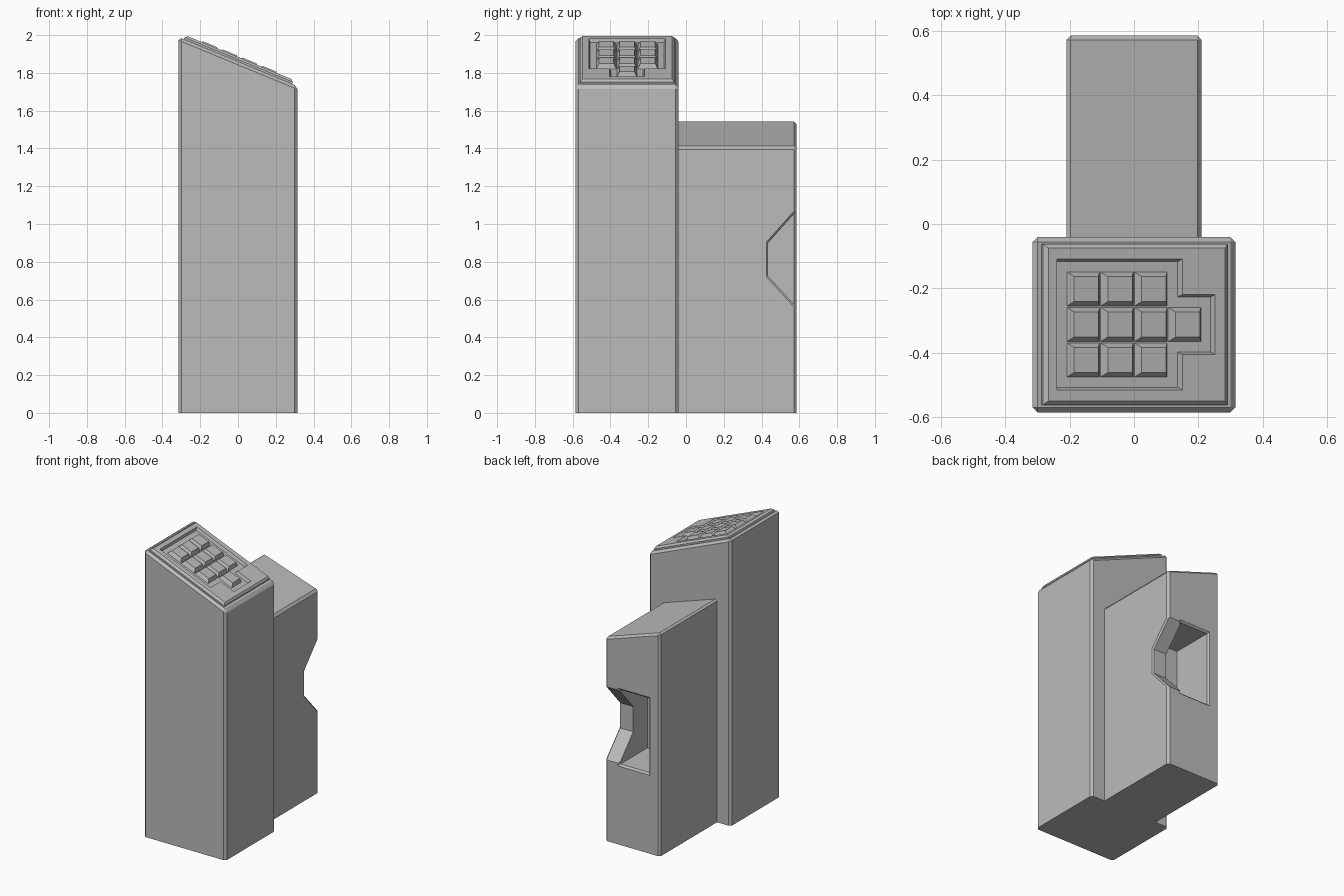
import bpy, bmesh, math
from mathutils import Matrix, Vector

cube = bpy.data.objects.get("Cube")
if cube:
    bpy.data.objects.remove(cube, do_unlink=True)

grey = bpy.data.materials.new("plain grey")
grey.use_nodes = True
colour = (0.5, 0.5, 0.5, 1)
grey.diffuse_color = colour
grey.node_tree.nodes["Principled BSDF"].inputs["Base Color"].default_value = colour


def frame(u, v, h, origin=(0, 0, 0)):
    """Matrix with the given axes for profile u, profile v and height."""
    m = Matrix((u, v, h)).transposed().to_4x4()
    m.translation = Vector(origin)
    return m


ALONG_Y = frame((1, 0, 0), (0, 0, 1), (0, 1, 0))
ALONG_X = frame((0, 1, 0), (0, 0, 1), (1, 0, 0))


def rect(u0, u1, v0, v1):
    return [(u0, v0), (u1, v0), (u1, v1), (u0, v1)]


def grow(poly, d):
    """Offset a counter-clockwise outline outwards with mitred corners."""
    out = []
    for i, p in enumerate(poly):
        p = Vector(p)
        a = (p - Vector(poly[i - 1])).normalized()
        b = (Vector(poly[(i + 1) % len(poly)]) - p).normalized()
        na, nb = Vector((a.y, -a.x)), Vector((b.y, -b.x))
        out.append(p + (na + nb) * d / (1 + na.dot(nb)))
    return out


def loft(name, sections, matrix, bevel=0):
    """Solid through (outline, height) sections; bevel spares the base at z = 0."""
    bm = bmesh.new()
    rings = [[bm.verts.new(matrix @ Vector((p[0], p[1], h))) for p in poly]
             for poly, h in sections]
    for lo, hi in zip(rings, rings[1:]):
        n = len(lo)
        for i in range(n):
            j = (i + 1) % n
            bm.faces.new((lo[i], lo[j], hi[j], hi[i]))
    bm.faces.new(rings[0])
    bm.faces.new(rings[-1])
    bmesh.ops.recalc_face_normals(bm, faces=bm.faces[:])
    if bevel:
        edges = [e for e in bm.edges if max(v.co.z for v in e.verts) > 0.001]
        bmesh.ops.bevel(bm, geom=edges, offset=bevel, segments=1,
                        profile=0.5, affect='EDGES')
    mesh = bpy.data.meshes.new(name)
    bm.to_mesh(mesh)
    bm.free()
    mesh.materials.append(grey)
    ob = bpy.data.objects.new(name, mesh)
    bpy.context.collection.objects.link(ob)
    return ob


def cut(ob, cutter):
    """Subtract the cutter for good, then discard it."""
    cutter.hide_render = True
    mod = ob.modifiers.new("cut", 'BOOLEAN')
    mod.operation, mod.solver, mod.object = 'DIFFERENCE', 'EXACT', cutter
    bpy.context.view_layer.objects.active = ob
    bpy.ops.object.modifier_apply(modifier=mod.name)
    bpy.data.objects.remove(cutter, do_unlink=True)


def slanted(half, z_left, z_right):
    return [(-half, 0), (half, 0), (half, z_right), (-half, z_left)]


# Tall front tower and lower rear body, both with sloping tops
tower = slanted(0.315, 1.99, 1.73)
loft("front_tower", [(tower, -0.585), (tower, -0.04)], ALONG_Y, 0.016)
rear = slanted(0.21, 1.547, 1.408)
body = loft("rear_body", [(rear, -0.15), (rear, 0.585)], ALONG_Y, 0.014)

# Hand pocket in the back, with a chamfered rim
pocket = rect(-0.12, 0.1, 0.555, 1.07)
cut(body, loft("pocket_cutter",
               [(pocket, 0.28), (pocket, 0.573), (grow(pocket, 0.024), 0.597)], ALONG_Y))

# Angled notch through the pocket's side cheek
notch = [(0.435, 0.725), (0.60, 0.545), (0.60, 1.085), (0.435, 0.9)]
cut(body, loft("notch_cutter",
               [(notch, 0.05), (notch, 0.2), (grow(notch, 0.02), 0.22)], ALONG_X))

# Raised panel lying on the tower's slope
angle = math.atan2(0.26, 0.63)
c, s = math.cos(angle), math.sin(angle)
SLOPE = frame((c, 0, -s), (0, 1, 0), (s, 0, c), (0, -0.312, 1.86))
TOP, FLOOR = 0.0225, 0.003
plate = rect(-0.31, 0.31, -0.25, 0.25)
panel = loft("key_panel",
             [(plate, -0.02), (plate, 0.01), (grow(plate, -0.013), TOP)], SLOPE)

# Stepped recess that holds the keys
recess = [(-0.26, -0.195), (0.145, -0.195), (0.145, -0.085), (0.255, -0.085),
          (0.255, 0.085), (0.145, 0.085), (0.145, 0.195), (-0.26, 0.195)]
cut(panel, loft("recess_cutter",
                [(recess, FLOOR), (grow(recess, 0.009), TOP + 0.003)], SLOPE))

# Ten tapered keys: a three by three block and one more in the middle row
spots = [(col, row) for col in range(3) for row in (-1, 0, 1)] + [(3, 0)]
for n, (col, row) in enumerate(spots, 1):
    u, v = -0.172 + 0.1135 * col, 0.11 * row
    base = rect(u - 0.056, u + 0.056, v - 0.054, v + 0.054)
    loft(f"key_{n}", [(base, FLOOR - 0.002), (grow(base, -0.015), TOP + 0.006)], SLOPE)
